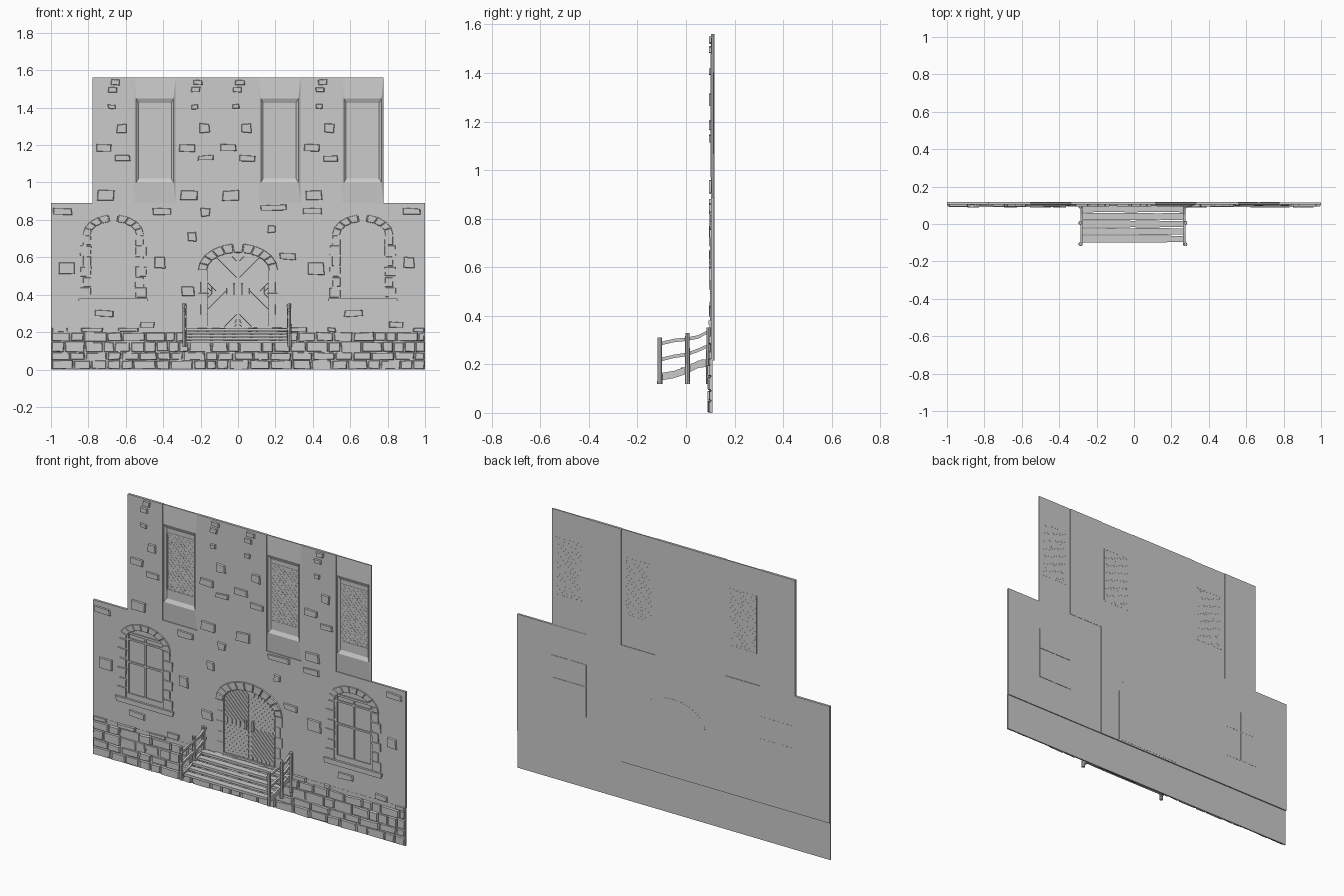
import bpy, bmesh, math, random
from mathutils import Vector, Matrix

random.seed(4)
if "Cube" in bpy.data.objects:
    bpy.data.objects.remove(bpy.data.objects["Cube"])

grey = bpy.data.materials.new("plain grey")
grey.use_nodes = True
COLOR = (0.6, 0.6, 0.6, 1)
grey.diffuse_color = COLOR
grey.node_tree.nodes["Principled BSDF"].inputs["Base Color"].default_value = COLOR

FRONT, BACK = 0.103, 0.117      # wall planes
PANEL = 2 / 9                   # width of an upper wall panel


def finish(bm, name):
    bmesh.ops.recalc_face_normals(bm, faces=bm.faces)
    mesh = bpy.data.meshes.new(name)
    bm.to_mesh(mesh)
    bm.free()
    mesh.materials.append(grey)
    obj = bpy.data.objects.new(name, mesh)
    bpy.context.collection.objects.link(obj)
    return obj


def loft(bm, rings):
    """Closed solid through rings of equal length."""
    loops = [[bm.verts.new(p) for p in ring] for ring in rings]
    n = len(loops[0])
    for a, b in zip(loops, loops[1:]):
        for i in range(n):
            j = (i + 1) % n
            bm.faces.new((a[i], a[j], b[j], b[i]))
    bm.faces.new(loops[0])
    bm.faces.new(loops[-1])


def block(bm, pts, back, front, inset=0.0):
    """Prism of an x-z outline, its front face drawn in by inset."""
    mid = sum((Vector(p) for p in pts), Vector((0, 0))) / len(pts)
    small = []
    for p in pts:
        d = Vector(p) - mid
        small.append(mid + d * max(0.3, 1 - inset / max(d.length, 1e-4)))
    loft(bm, [[(x, back, z) for x, z in pts], [(x, front, z) for x, z in small]])


def rect(x0, x1, z0, z1, jitter=0.0):
    r = lambda: random.uniform(-jitter, jitter)
    return [(x + r(), z + r()) for x, z in ((x0, z0), (x1, z0), (x1, z1), (x0, z1))]


def stone(bm, x, z, w, h, front=0.094):
    block(bm, rect(x - w / 2, x + w / 2, z - h / 2, z + h / 2, 0.004), 0.108, front, 0.006)


def arc(cx, z, a, b, n=12):
    return [(cx + a * math.cos(math.pi * i / n), z + b * math.sin(math.pi * i / n))
            for i in range(n + 1)]


def arch_outline(cx, bottom, spring, a, b):
    return [(cx - a, bottom), (cx + a, bottom)] + arc(cx, spring, a, b)


def arch_stones(bm, cx, spring, inner, outer, n, front):
    p, q = arc(cx, spring, *inner, n), arc(cx, spring, *outer, n)
    for i in range(n):
        block(bm, [p[i], q[i], q[i + 1], p[i + 1]], 0.108, front + random.uniform(0, 0.003), 0.005)


# Lower wall in three panels, with arched recesses
def cut_panel(name, x0, x1, back, outline):
    bm = bmesh.new()
    block(bm, rect(x0, x1, 0.215, 0.89), back, FRONT)
    wall = finish(bm, name)
    bm = bmesh.new()
    block(bm, outline, 0.111, 0.05)
    cutter = finish(bm, "recess_cutter")
    cutter.hide_render = True
    mod = wall.modifiers.new("recess", "BOOLEAN")
    mod.operation, mod.object, mod.solver = "DIFFERENCE", cutter, "EXACT"
    bpy.context.view_layer.objects.active = wall
    bpy.ops.object.modifier_apply(modifier=mod.name)
    bpy.data.objects.remove(cutter)


cut_panel("wall_left", 1 / 3, 1, 0.1155, arch_outline(2 / 3, 0.38, 0.72, 0.12, 0.07))
cut_panel("wall_middle", -1 / 3, 1 / 3, BACK, arch_outline(0, 0.23, 0.53, 0.165, 0.095))
cut_panel("wall_right", -1, -1 / 3, BACK, arch_outline(-2 / 3, 0.38, 0.72, 0.12, 0.07))

# Foundation with irregular coursed stones
bm = bmesh.new()
block(bm, rect(-1, 1, 0, 0.22), 0.110, 0.102)
finish(bm, "foundation")
bm = bmesh.new()
row_z = [0, 0.05, 0.092, 0.15, 0.2]
for r, z in enumerate(row_z):
    x = -1.0
    top = row_z[r + 1] if r < 4 else 0.225
    while x < 0.995:
        w = min(random.uniform(0.05, 0.125), 1 - x)
        if 1 - x - w < 0.03:
            w = 1 - x
        if r < 4 or random.random() < 0.5:
            pts = rect(x + 0.002, x + w - 0.002, z + 0.002, top - 0.002, 0.003)
            pts = [(max(-1, min(1, px), -1), max(0, pz)) for px, pz in pts]
            block(bm, pts, 0.104, random.uniform(0.088, 0.098), 0.006)
        x += w
finish(bm, "foundation_stones")

# Upper wall: plain panels with bricks, and window panels
centres = [(i - 3) * PANEL for i in range(7)]
plain = [centres[i] for i in (0, 2, 3, 5)]
windows = [centres[i] for i in (1, 4, 6)]
H = PANEL / 2

bm = bmesh.new()
for c in plain:
    block(bm, rect(c - H, c + H, 0.89, 1.56), BACK, FRONT)
finish(bm, "upper_wall")

bm = bmesh.new()
for c in plain:
    for dx, z, w, h in ((0.01, 1.535, 0.05, 0.03), (-0.005, 1.495, 0.05, 0.03),
                        (-0.01, 1.405, 0.04, 0.025), (0.045, 1.29, 0.055, 0.05),
                        (-0.05, 1.185, 0.085, 0.04), (0.05, 1.13, 0.085, 0.03),
                        (-0.04, 0.93, 0.09, 0.055)):
        stone(bm, c + dx, z, w, h)
finish(bm, "upper_bricks")

bm = bmesh.new()
for c in windows:
    steps = ((H, 0.89, 1.56, 0.114), (H, 0.89, 1.56, 0.107),
             (0.1, 1.0, 1.45, 0.100), (0.088, 1.02, 1.425, 0.111))
    loft(bm, [[(x, y, z) for x, z in rect(c - w, c + w, lo, hi)] for w, lo, hi, y in steps])
finish(bm, "upper_window_panels")

# Leaded lattice with a frame, showing on both sides of the panel
bm = bmesh.new()
for c in windows:
    w, lo, hi, t = 0.085, 1.07, 1.4, 0.003
    for x in (c - w, c + w):
        block(bm, rect(x - t, x + t, lo, hi), 0.1146, 0.1095)
    for z in (lo, hi):
        block(bm, rect(c - w, c + w, z - t, z + t), 0.1146, 0.1095)
    for side in (-1, 1):
        for k in range(-6, 13):
            s = k * 0.028 - 0.0
            x0, x1 = max(-w, -w - s), min(w, hi - lo - s - w)
            if x1 - x0 > 0.01:
                z0, z1 = lo + s + w + x0, lo + s + w + x1
                block(bm, [(c + side * x0, z0 - t / 2), (c + side * x1, z1 - t / 2),
                           (c + side * x1, z1 + t / 2), (c + side * x0, z0 + t / 2)],
                      0.1143, 0.1102)
finish(bm, "window_lattice")

# Loose bricks on the lower wall
bm = bmesh.new()
for c in (-2 / 3, 2 / 3):
    for dx, z, w, h in ((-0.27, 0.845, 0.1, 0.035), (0.26, 0.845, 0.1, 0.035),
                        (-0.25, 0.54, 0.09, 0.065), (0.25, 0.57, 0.06, 0.06),
                        (-0.05, 0.3, 0.1, 0.035), (0.18, 0.24, 0.08, 0.03)):
        stone(bm, c + dx, z, w, h)
for x, z, w, h in ((-0.175, 0.84, 0.05, 0.045), (-0.245, 0.71, 0.045, 0.05),
                   (0.19, 0.865, 0.14, 0.03), (0.178, 0.75, 0.04, 0.04),
                   (0.265, 0.605, 0.09, 0.035), (-0.27, 0.42, 0.07, 0.05)):
    stone(bm, x, z, w, h)
finish(bm, "lower_bricks")

# Arched windows: surround, sill, glazing bars
for c, side in ((2 / 3, "left"), (-2 / 3, "right")):
    bm = bmesh.new()
    arch_stones(bm, c, 0.72, (0.12, 0.07), (0.165, 0.11), 9, 0.097)
    for s in (-1, 1):
        for i in range(6):
            z, w = 0.385 + i * 0.056, 0.045 if i % 2 else 0.06
            xs = sorted((c + s * 0.118, c + s * (0.118 + w)))
            block(bm, rect(*xs, z, z + 0.053, 0.002), 0.108, 0.098, 0.004)
    finish(bm, "window_surround_" + side)
    bm = bmesh.new()
    block(bm, rect(c - 0.187, c + 0.187, 0.365, 0.38), 0.108, 0.092, 0.002)
    block(bm, rect(c - 0.18, c + 0.18, 0.35, 0.365), 0.108, 0.096)
    finish(bm, "window_sill_" + side)
    bm = bmesh.new()
    for z, t in ((0.755, 0.006), (0.722, 0.005), (0.59, 0.005), (0.395, 0.015)):
        block(bm, rect(c - 0.12, c + 0.12, z - t, z + t), 0.112, 0.104)
    for dx, t in ((-0.113, 0.007), (0, 0.005), (0.113, 0.007)):
        block(bm, rect(c + dx - t, c + dx + t, 0.38, 0.76), 0.112, 0.1045)
    for x0, x1 in ((-0.11, -0.003), (0.003, 0.11)):
        for z0, z1 in ((0.41, 0.587), (0.593, 0.715)):
            block(bm, rect(c + x0, c + x1, z0, z1), 0.1178, 0.1105)
    finish(bm, "window_frame_" + side)

# Door: stone arch, jambs, diagonal boards and handles
bm = bmesh.new()
arch_stones(bm, 0, 0.53, (0.165, 0.095), (0.215, 0.145), 11, 0.094)
for s in (-1, 1):
    for i in range(5):
        xs = sorted((s * 0.163, s * (0.2 if i % 2 else 0.212)))
        block(bm, rect(*xs, 0.232 + i * 0.06, 0.289 + i * 0.06), 0.108, 0.1015, 0.002)
finish(bm, "door_surround")

bm = bmesh.new()
MID = 0.42


def in_door(x, z):
    if not (0.006 <= x <= 0.16 and 0.235 <= z):
        return False
    return z < 0.53 or (x / 0.16) ** 2 + ((z - 0.53) / 0.088) ** 2 < 1


for up in (-1, 1):
    for k in range(-5, 8):
        run = [(t, MID + up * (t + k * 0.027)) for t in (i * 0.004 for i in range(42))]
        run = [p for p in run if in_door(*p) and (p[1] - MID) * up > 0.004]
        if len(run) > 3:
            (x0, z0), (x1, z1) = run[0], run[-1]
            for s in (-1, 1):
                block(bm, [(s * x0, z0 - 0.01), (s * x1, z1 - 0.01),
                           (s * x1, z1 + 0.01), (s * x0, z0 + 0.01)], 0.112, 0.1065, 0.001)
finish(bm, "door_boards")

bm = bmesh.new()
block(bm, arch_outline(0, 0.225, 0.53, 0.205, 0.135), 0.1178, 0.114)
finish(bm, "door_back")

bm = bmesh.new()
for s in (-1, 1):
    block(bm, rect(s * 0.022 - 0.005, s * 0.022 + 0.005, 0.4, 0.46), 0.111, 0.097, 0.002)
finish(bm, "door_handles")

# Wooden steps with curved stringers, rails and posts
CX, HALF = -0.006, 0.275


def ribbon(bm, path, height, x, width):
    """Bar swept along a y-z path."""
    loft(bm, [[(x - width, y, z - height), (x + width, y, z - height),
               (x + width, y, z + height), (x - width, y, z + height)] for y, z in path])


bm = bmesh.new()
rails = bmesh.new()
posts = bmesh.new()
for s in (-1, 1):
    x = CX + s * HALF
    ribbon(bm, [(-0.11, 0.148), (-0.05, 0.158), (0, 0.175), (0.05, 0.2), (0.1, 0.207)], 0.015, x, 0.006)
    ribbon(rails, [(-0.115, 0.217), (-0.05, 0.233), (0, 0.24), (0.05, 0.258), (0.103, 0.282)], 0.007, x, 0.006)
    ribbon(rails, [(-0.115, 0.283), (-0.05, 0.298), (0, 0.303), (0.05, 0.313), (0.103, 0.34)], 0.007, x, 0.006)
    for y, top in ((-0.108, 0.31), (0.006, 0.33), (0.093, 0.352)):
        bmesh.ops.create_cone(posts, cap_ends=True, segments=8, radius1=0.0105, radius2=0.009, depth=top - 0.12,
                              matrix=Matrix.Translation((x + s * 0.006, y, (top + 0.12) / 2)))
finish(bm, "step_stringers")
finish(rails, "hand_rails")
finish(posts, "rail_posts")

bm = bmesh.new()
for i in range(5):
    y, z = -0.08 + i * 0.04, 0.148 + i * 0.016
    path = [CX + HALF * f for f in (-1, -0.5, 0, 0.5, 1)]
    loft(bm, [[(x, y - 0.018 + j, z - 0.007), (x, y + 0.018 - j, z - 0.007),
               (x, y + 0.018 - j, z + 0.007), (x, y - 0.018 + j, z + 0.007)]
              for x in path for j in [random.uniform(-0.002, 0.003)]])
finish(bm, "step_treads")
